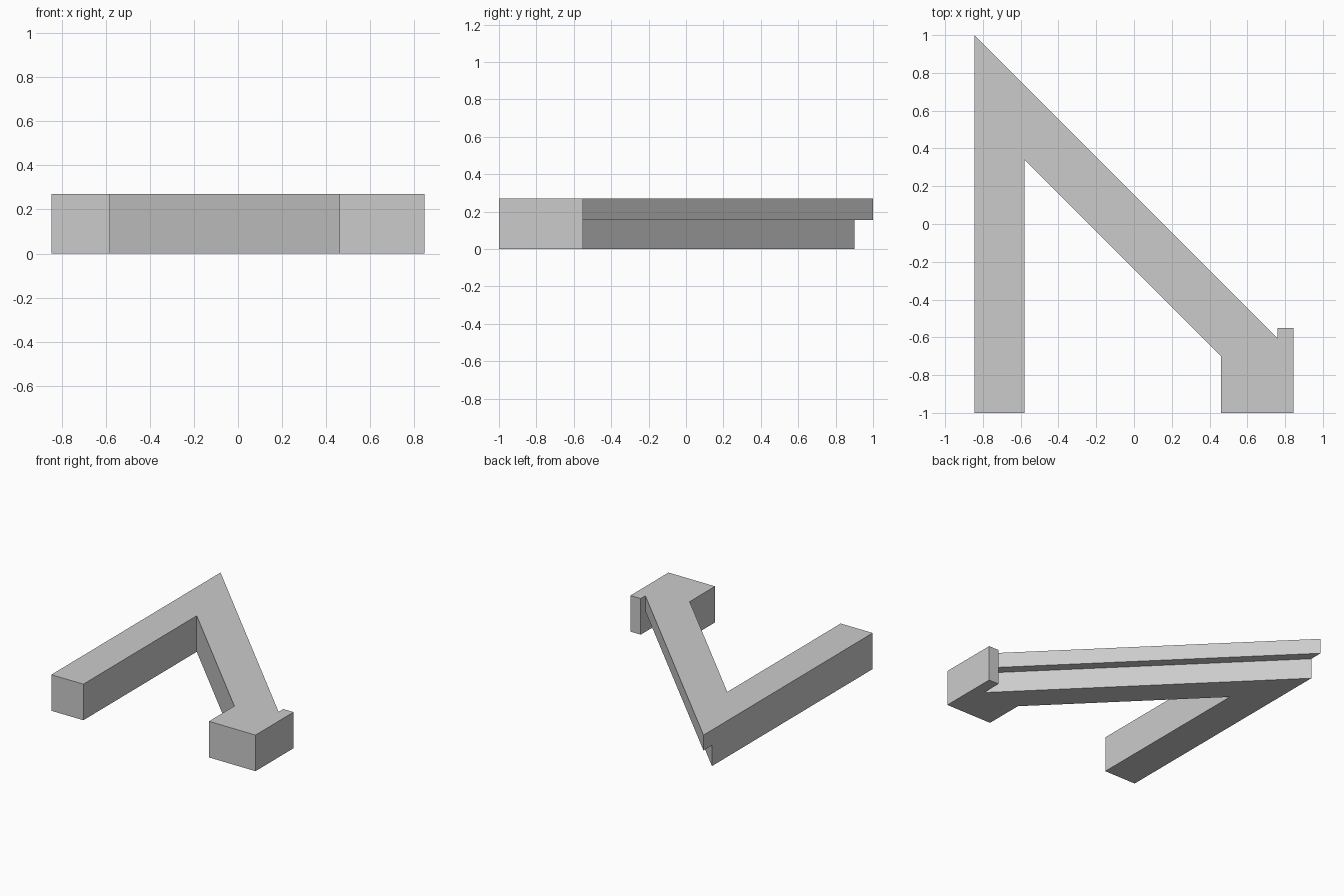
import bpy
import bmesh

cube = bpy.data.objects.get("Cube")
if cube:
    bpy.data.objects.remove(cube, do_unlink=True)

HEIGHT = 0.27
LEDGE = 0.155      # underside height of the overhanging lip
OVERHANG = 0.1     # lip depth, measured along y
LEFT, RIGHT = -0.845, 0.845
TAB = 0.76         # inner side of the foot tab

# Plain grey material
grey = bpy.data.materials.new("plain grey")
grey.use_nodes = True
colour = (0.6, 0.6, 0.6, 1)
grey.diffuse_color = colour
grey.node_tree.nodes["Principled BSDF"].inputs["Base Color"].default_value = colour


def prism(name, outline, bottom, top):
    """Extrude a flat outline straight up into a closed solid."""
    bm = bmesh.new()
    base = bm.faces.new([bm.verts.new((x, y, bottom)) for x, y in outline])
    result = bmesh.ops.extrude_face_region(bm, geom=[base], use_keep_orig=True)
    verts = [v for v in result["geom"] if isinstance(v, bmesh.types.BMVert)]
    bmesh.ops.translate(bm, verts=verts, vec=(0, 0, top - bottom))
    bmesh.ops.recalc_face_normals(bm, faces=bm.faces[:])
    mesh = bpy.data.meshes.new(name)
    bm.to_mesh(mesh)
    bm.free()
    mesh.materials.append(grey)
    obj = bpy.data.objects.new(name, mesh)
    bpy.context.collection.objects.link(obj)
    return obj


# Straight leg, diagonal arm and tabbed foot in one outline
bracket = prism("angled_bracket", [
    (LEFT, -1), (-0.58, -1), (-0.58, 0.34), (0.46, -0.7), (0.46, -1),
    (RIGHT, -1), (RIGHT, -0.55), (TAB, -0.55), (TAB, -0.605), (LEFT, 1),
], 0, HEIGHT)

# Rebate under the outer edge of the diagonal arm, stopping at the tab
cutter = prism("rebate_cutter", [
    (LEFT - 0.1, 1.1 - OVERHANG), (TAB, -0.605 - OVERHANG),
    (TAB, -0.58), (LEFT - 0.1, 1.2),
], -0.1, LEDGE)
cutter.hide_render = True

cut = bracket.modifiers.new("rebate", "BOOLEAN")
cut.operation = "DIFFERENCE"
cut.solver = "EXACT"
cut.object = cutter
bpy.context.view_layer.objects.active = bracket
bpy.ops.object.modifier_apply(modifier=cut.name)
bpy.data.objects.remove(cutter, do_unlink=True)
